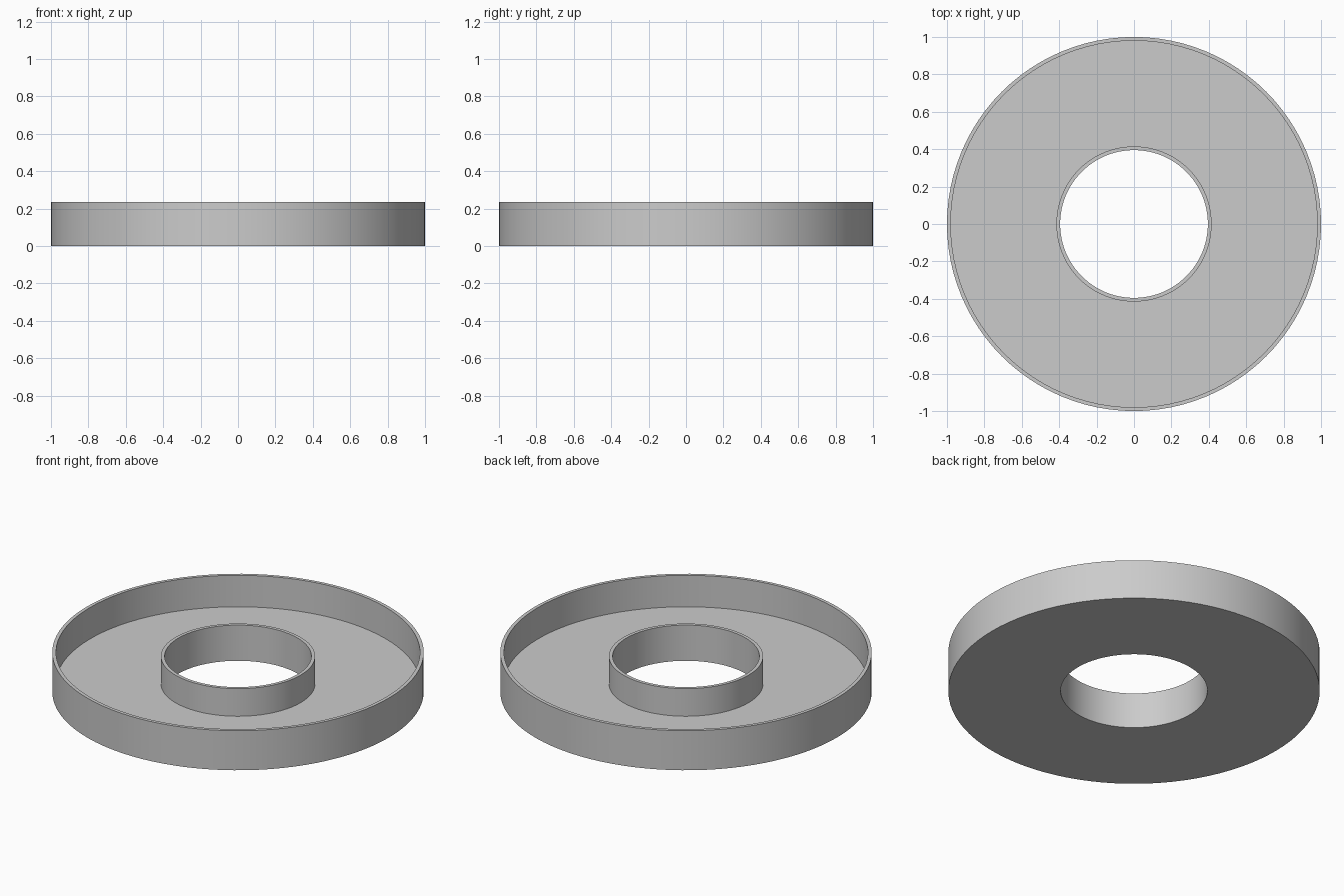
import bpy, bmesh, math

if "Cube" in bpy.data.objects:
    bpy.data.objects.remove(bpy.data.objects["Cube"], do_unlink=True)

SEGMENTS = 96
OUTER_R, HOLE_R, WALL = 1.0, 0.395, 0.02
RIM_Z, COLLAR_Z, FLOOR_Z = 0.235, 0.212, 0.048

# Plain grey material
grey = bpy.data.materials.new("plain_grey")
grey.use_nodes = True
colour = (0.6, 0.6, 0.6, 1.0)
grey.diffuse_color = colour
grey.node_tree.nodes["Principled BSDF"].inputs["Base Color"].default_value = colour


def lathe(name, profile, material):
    """Turn a closed (radius, height) profile around the z axis."""
    bm = bmesh.new()
    rings = []
    for i in range(SEGMENTS):
        a = math.tau * i / SEGMENTS
        rings.append([bm.verts.new((r * math.cos(a), r * math.sin(a), z))
                      for r, z in profile])
    n = len(profile)
    for i in range(SEGMENTS):
        here, there = rings[i], rings[(i + 1) % SEGMENTS]
        for j in range(n):
            k = (j + 1) % n
            bm.faces.new((here[j], there[j], there[k], here[k]))
    bmesh.ops.recalc_face_normals(bm, faces=bm.faces)
    mesh = bpy.data.meshes.new(name)
    bm.to_mesh(mesh)
    bm.free()
    mesh.materials.append(material)
    obj = bpy.data.objects.new(name, mesh)
    bpy.context.collection.objects.link(obj)
    bpy.ops.object.select_all(action="DESELECT")
    obj.select_set(True)
    bpy.context.view_layer.objects.active = obj
    bpy.ops.object.shade_smooth_by_angle(angle=math.radians(30))
    return obj


# Ring tray: flat base, tall outer rim, slightly lower collar around the hole
lathe("ring_tray", [
    (HOLE_R, 0), (OUTER_R, 0),
    (OUTER_R, RIM_Z), (OUTER_R - WALL, RIM_Z),
    (OUTER_R - WALL, FLOOR_Z), (HOLE_R + WALL, FLOOR_Z),
    (HOLE_R + WALL, COLLAR_Z), (HOLE_R, COLLAR_Z),
], grey)
